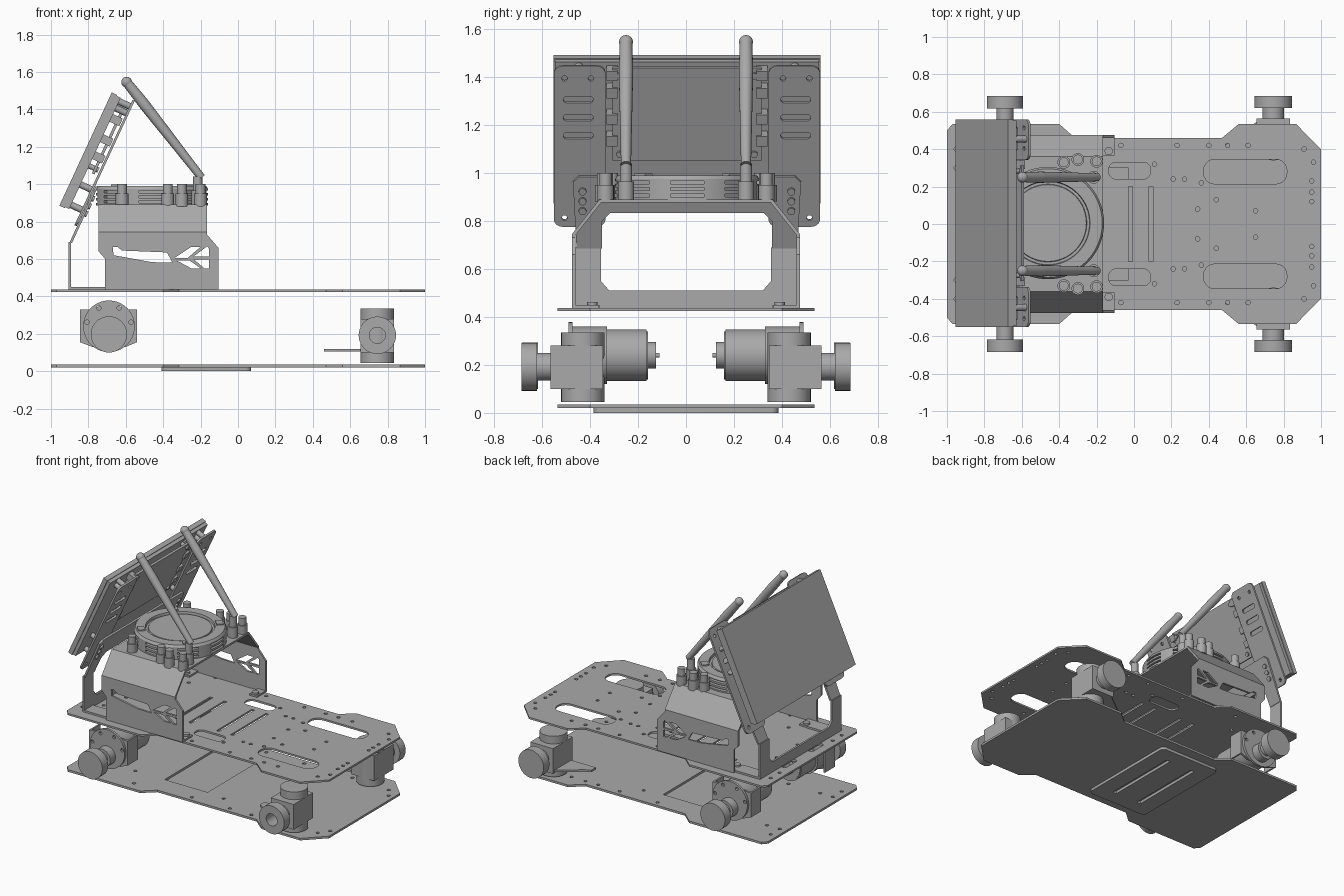
import bpy, bmesh, math
from mathutils import Vector, Matrix

if "Cube" in bpy.data.objects:
    bpy.data.objects.remove(bpy.data.objects["Cube"], do_unlink=True)

grey = bpy.data.materials.new("plain grey")
grey.use_nodes = True
grey.diffuse_color = (0.4, 0.4, 0.4, 1)
grey.node_tree.nodes["Principled BSDF"].inputs["Base Color"].default_value = (0.4, 0.4, 0.4, 1)

PLANES = {"xy": lambda p, q, h: (p, q, h), "xz": lambda p, q, h: (p, h, q), "yz": lambda p, q, h: (h, p, q)}
parts = []


def finish(name, bm):
    bmesh.ops.recalc_face_normals(bm, faces=bm.faces[:])
    me = bpy.data.meshes.new(name)
    bm.to_mesh(me)
    bm.free()
    ob = bpy.data.objects.new(name, me)
    bpy.context.collection.objects.link(ob)
    me.materials.append(grey)
    parts.append(ob)
    return ob


def prisms(name, outlines, plane, a, b):
    """Extrude flat outlines from a to b, square to the plane."""
    bm = bmesh.new()
    to3 = PLANES[plane]
    for pts in outlines:
        low = [bm.verts.new(to3(p, q, a)) for p, q in pts]
        top = [bm.verts.new(to3(p, q, b)) for p, q in pts]
        bm.faces.new(low)
        bm.faces.new(top)
        for i in range(len(pts)):
            j = (i + 1) % len(pts)
            bm.faces.new((low[i], low[j], top[j], top[i]))
    return finish(name, bm)


def box(name, x0, x1, y0, y1, z0, z1):
    return prisms(name, [rect(x0, x1, y0, y1)], "xy", z0, z1)


def rod(name, p, q, r1, r2=None, n=40):
    p, q = Vector(p), Vector(q)
    bm = bmesh.new()
    bmesh.ops.create_cone(bm, cap_ends=True, segments=n, radius1=r1, radius2=r1 if r2 is None else r2,
                          depth=(q - p).length)
    turn = (q - p).to_track_quat("Z", "Y").to_matrix().to_4x4()
    bm.transform(Matrix.Translation((p + q) / 2) @ turn)
    return finish(name, bm)


def lathe(name, profile, centre, n=64):
    bm = bmesh.new()
    vs = [bm.verts.new((r, 0, z)) for r, z in profile]
    edges = [bm.edges.new(e) for e in zip(vs, vs[1:])]
    bmesh.ops.spin(bm, geom=vs + edges, cent=(0, 0, 0), axis=(0, 0, 1), angle=math.tau, steps=n)
    bmesh.ops.remove_doubles(bm, verts=bm.verts[:], dist=1e-4)
    bm.transform(Matrix.Translation(centre))
    return finish(name, bm)


def rect(x0, x1, y0, y1):
    return [(x0, y0), (x1, y0), (x1, y1), (x0, y1)]


def ring(x, y, r, n=12):
    return [(x + r * math.cos(math.tau * i / n), y + r * math.sin(math.tau * i / n)) for i in range(n)]


def slot(x, y, w, h, r, n=6):
    """Rounded rectangle centred on x, y."""
    out = []
    for k, (sx, sy) in enumerate([(1, 1), (-1, 1), (-1, -1), (1, -1)]):
        for i in range(n):
            t = math.pi / 2 * (k + i / (n - 1))
            out.append((x + sx * (w / 2 - r) + r * math.cos(t), y + sy * (h / 2 - r) + r * math.sin(t)))
    return out


def mirror(half):
    """Close a half outline by mirroring the second coordinate."""
    return half + [(x, -y) for x, y in reversed(half)]


def flip(pts):
    return [(x, -y) for x, y in pts]


def cut(ob, *cutters):
    for c in cutters:
        m = ob.modifiers.new("cut", "BOOLEAN")
        m.operation, m.solver, m.object = "DIFFERENCE", "EXACT", c
        bpy.context.view_layer.objects.active = ob
        bpy.ops.object.modifier_apply(modifier=m.name)


def discard(*obs):
    for ob in obs:
        parts.remove(ob)
        bpy.data.objects.remove(ob, do_unlink=True)


# Two chassis plates with the same outline
OUTLINE = mirror([(-1, .5), (-.97, .535), (-.4, .535), (-.315, .46), (.47, .46), (.56, .535), (.866, .535), (1, .4)])
HOLES = [(-.07, .42), (.23, .42), (.4, .42), (.5, .42), (.61, .42), (.91, .4), (.11, .32), (.21, .24), (.27, .24),
         (.36, .22), (.96, .33), (.95, .23), (.95, .17), (.95, .12), (.44, .13), (.34, .08), (.65, .07),
         (-.95, .4), (-.95, .3), (-.85, .3), (-.8, .12), (-.6, .3), (-.5, .46)]
upper = prisms("upper_plate", [OUTLINE], "xy", .424, .437)
lower = prisms("lower_plate", [OUTLINE], "xy", .02, .035)
base = prisms("base_patch", [slot(-.17, 0, .48, .77, .03)], "xy", 0, .02)
half = [ring(x, y, .012) for x, y in HOLES] + [slot(.595, .28, .445, .132, .06), slot(-.023, .285, .225, .09, .04)]
half.append(slot(-.92, .15, .04, .14, .018))
c1 = prisms("cutter", half + [flip(p) for p in half] + [rect(x, x + .022, -.2, .2) for x in (-.36, -.25, -.03, .08)],
            "xy", .3, .6)
side_holes = [ring(x, y, .012) for x, y in HOLES if y > .29]
c2 = prisms("cutter", side_holes + [flip(p) for p in side_holes] + [rect(-.37, -.03, -.3, .3)], "xy", .0201, .1)
c3 = prisms("cutter", [rect(x, x + .03, -.28, .28) for x in (-.29, -.08)], "xy", -.1, .1)
cut(upper, c1)
cut(lower, c2)
cut(base, c3)
discard(c1, c2, c3)

for s, side in ((1, "back"), (-1, "front")):
    def axle(name, x, y0, y1, z, r):
        return rod(f"{side}_{name}", (x, s * y0, z), (x, s * y1, z), r)

    # Hollow wheel mounts at the +x end
    X = .745
    bore = axle("cutter", X, .2, .8, .192, .043)
    recess = rod("cutter", (X, s * .43, .315), (X, s * .43, .4), .062)
    hub = axle("hub", X, .62, .685, .192, .1)
    neck = axle("neck", X, .56, .625, .192, .058)
    block = box(f"{side}_mount_block", X - .09, X + .09, s * .345, s * .565, .1, .28)
    post = rod(f"{side}_mount_post", (X, s * .43, .045), (X, s * .43, .335), .09)
    cut(post, recess)
    for ob in (hub, neck, block, post):
        cut(ob, bore)
    discard(bore, recess)
    prisms(f"{side}_mount_arm", [[(.66, s * .36), (.66, s * .55), (.5, s * .43), (.46, s * .41), (.46, s * .36)]],
           "xy", .105, .12)

    # Geared motors at the -x end
    X = -.69
    axle("motor_wheel", X, .617, .684, .197, .097)
    axle("motor_shaft", X, .48, .62, .197, .045)
    axle("motor_collar", X, .48, .55, .197, .065)
    face = axle("gear_face", X, .473, .49, .24, .138)
    bolts = prisms("cutter", [ring(X + .12 * math.cos(t), .24 + .11 * math.sin(t), .012)
                              for t in (.2, 1.1, 2.04, 2.94)], "xz", s * .4, s * .6)
    cut(face, bolts)
    discard(bolts)
    axle("gearbox", X, .33, .475, .24, .12)
    prisms(f"{side}_motor_bracket", [[(-.845, .155), (-.78, .13), (-.6, .13), (-.54, .155), (-.54, .33), (-.845, .33)]],
           "xz", s * .458, s * .473)
    for x in (-.845, -.552):
        box(f"{side}_bracket_flange", x, x + .012, s * .36, s * .473, .155, .33)
    axle("motor_can", X, .165, .335, .24, .107)
    axle("motor_band", X, .158, .175, .24, .1)
    axle("motor_cap", X, .125, .165, .24, .055)
    axle("motor_pin", X, .11, .13, .24, .01)

    # Feet that hold the cover and the screen stand
    for x0, x1 in ((-.165, -.105), (-.71, -.64)):
        box(f"{side}_cover_foot", x0, x1, s * .365, s * .47, .437, .449)
        rod(f"{side}_foot_screw", (x0 + .03, s * .39, .44), (x0 + .03, s * .39, .462), .022)
    box(f"{side}_stand_foot", -.905, -.7, s * .36, s * .46, .437, .45)

    # Antennas and the short posts beside the scanner
    y = s * .25
    rod(f"{side}_antenna_base", (-.215, y, .885), (-.215, y, .965), .034, n=20)
    rod(f"{side}_antenna_joint", (-.215, y, .965), (-.215, y, 1.04), .025, n=20)
    rod(f"{side}_antenna_rod", (-.195, y, 1.035), (-.5, y, 1.425), .021, .03, n=20)
    rod(f"{side}_antenna_tube", (-.5, y, 1.425), (-.595, y, 1.545), .03, .026, n=20)
    lathe(f"{side}_antenna_tip", [(.029 * math.cos(t * .2618), .029 * math.sin(t * .2618)) for t in range(-6, 7)],
          (-.595, y, 1.545), 20)
    for x, yy in ((-.62, .31), (-.3, .345), (-.375, .33), (-.2, .335)):
        rod(f"{side}_post", (x, s * yy, .88), (x, s * yy, .95), .034, n=20)
        rod(f"{side}_post_top", (x, s * yy, .95), (x, s * yy, 1), .026, n=20)

# Folded cover, trimmed to its side outline and pierced
arch = [(.475, .437), (.475, .745), (.36, .89), (-.36, .89), (-.475, .745), (-.475, .437),
        (-.461, .437), (-.461, .74), (-.353, .876), (.353, .876), (.461, .74), (.461, .437)]
cover = prisms("cover", [arch], "yz", -.745, -.105)
trim = prisms("cutter", [
    [(-.165, .95), (-.165, .73), (-.105, .66), (-.05, .66), (-.05, .95)],
    [(-.71, .4), (-.71, .6), (-.745, .64), (-.8, .64), (-.8, .4)],
    [(-.67, .665), (-.645, .665), (-.62, .645), (-.38, .635), (-.35, .58), (-.46, .583), (-.665, .62)],
    [(-.34, .605), (-.25, .665), (-.2, .665), (-.27, .605)],
    [(-.24, .612), (-.165, .668), (-.155, .655), (-.155, .612)],
    [(-.33, .593), (-.26, .593), (-.2, .55), (-.25, .55)],
    [(-.235, .597), (-.155, .597), (-.155, .55), (-.18, .55)]], "xz", -.7, .7)
cut(cover, trim)
discard(trim)

# Round scanner with side vents
C = Vector((-.46, .005, 0))
scanner = lathe("scanner", [(0, .885), (.3, .885), (.3, .975), (.29, .99), (.225, .99), (.222, .972), (.208, .972),
                            (.205, .982), (0, .982)], C)
vents = []
for k in range(8):
    turn = Matrix.Rotation(k * math.tau / 8, 2)
    vents.append([tuple(turn @ Vector(p) + C.xy) for p in rect(.27, .33, -.07, .07)])
    lug = [tuple(turn @ Vector(p) + C.xy) for p in rect(.235, .28, -.03, .03)]
    if k % 2:
        prisms("scanner_lug", [lug], "xy", .985, .998)
for z in (.9, .927, .954):
    c = prisms("cutter", vents, "xy", z, z + .013)
    cut(scanner, c)
    discard(c)

# Screen stand: upright frame folded into a sloped frame
prisms("stand_upright", [[(-.46, .437), (.46, .437), (.46, .69), (.355, .69), (.355, .55), (.32, .51),
                          (-.32, .51), (-.355, .55), (-.355, .69), (-.46, .69)]], "yz", -.907, -.893)

# Tilted screen, drawn flat with local x up the slope and local z toward the scanner
TILT = Matrix(((.42, 0, .9075, -.955), (0, -1, 0, .004), (.9075, 0, -.42, .885), (0, 0, 0, 1)))
tilted = len(parts)
prisms("stand_slope", [[(-.154, -.46), (-.154, -.355), (-.03, -.355), (.01, -.32), (.01, .32), (-.03, .355),
                        (-.154, .355), (-.154, .46), (.15, .475), (.176, .45), (.176, -.45), (.15, -.475)]],
       "xy", .132, .145)
prisms("screen", [rect(0, .667, -.556, .556)], "xy", 0, .032)
prisms("screen_back", [rect(.006, .661, -.55, .55)], "xy", .032, .055)
prisms("circuit_board", [rect(.23, .655, -.31, .31)], "xy", .085, .1)
for s in (1, -1):
    rail = prisms("screen_rail", [slot(.308, s * .447, .737, .215, .035)], "xy", .117, .13)
    c = prisms("cutter", [slot(x, s * .453, .03, .125, .0149) for x in (.358, .44, .523)]
               + [ring(x, s * y, .012) for x in (-.02, .62) for y in (.4, .51)], "xy", .1, .15)
    cut(rail, c)
    discard(c)
    for x in (.03, .15, .6, .64):
        rod("standoff", (x, s * .45, .05), (x, s * .45, .12), .018, n=16)
    for x in (.26, .62):
        rod("board_screw", (x, s * .28, .05), (x, s * .28, .11), .014, n=16)
    for x in (.3, .4, .52, .6):
        prisms("connector", [rect(x, x + .045, s * .29, s * .335)], "xy", .055, .112)
    for x in (.02, .065, .11):
        rod("stand_screw", (x, s * .435, .14), (x, s * .435, .155), .016, n=16)
for ob in parts[tilted:]:
    ob.data.transform(TILT)
    ob.data.flip_normals() if TILT.determinant() < 0 else None

# Smooth the round parts and keep the edges sharp
bpy.ops.object.select_all(action="DESELECT")
for ob in parts:
    ob.select_set(True)
bpy.context.view_layer.objects.active = parts[0]
bpy.ops.object.shade_smooth_by_angle(angle=math.radians(30))
